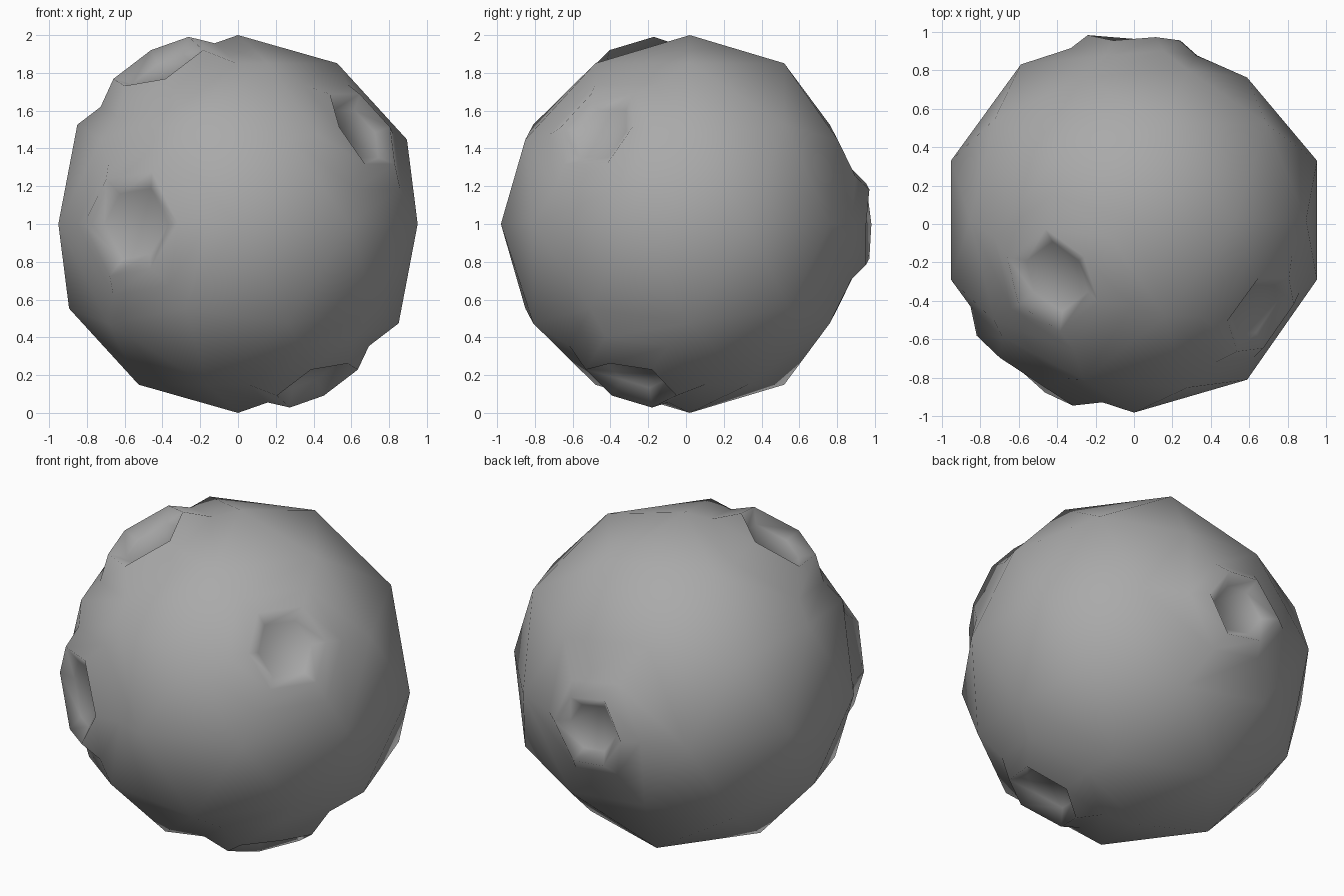
import bpy, bmesh
from math import atan2
from mathutils import Vector

if "Cube" in bpy.data.objects:
    bpy.data.objects.remove(bpy.data.objects["Cube"])

# Faceted base ball, slightly flattened at the back and fuller at the front
bm = bmesh.new()
bmesh.ops.create_icosphere(bm, subdivisions=2, radius=1.0)
for v in bm.verts:
    if 0.8 < v.co.y < 0.95 and v.co.x > -0.5:
        v.co.y -= 0.068
    elif -0.95 < v.co.y < -0.8 and v.co.x > -0.5:
        v.co.y -= 0.02


def ring_around(points, centre, normal, scale, lift):
    return [bm.verts.new(centre + (p - centre) * scale + normal * lift) for p in points]


def crater(direction, size, rim_scale, lift, depth):
    """Replace one ball vertex by a raised six-sided rim with a sunken floor."""
    d = Vector(direction).normalized()
    hub = max(bm.verts, key=lambda v: v.co.normalized().dot(d))
    n = hub.co.normalized()
    side = n.orthogonal().normalized()
    up = n.cross(side)
    around = [e.other_vert(hub) for e in hub.link_edges]
    around.sort(key=lambda v: atan2((v.co - hub.co).dot(up), (v.co - hub.co).dot(side)))
    outer_pts = [hub.co.lerp(v.co, size) for v in around]
    centre = sum(outer_pts, Vector()) / len(outer_pts)
    bm.verts.remove(hub)
    outer = ring_around(outer_pts, centre, n, 1.0, 0)
    rim = ring_around(outer_pts, centre, n, rim_scale, lift)
    floor = ring_around(outer_pts, centre, n, rim_scale * 0.68, lift - depth)
    rings = [around, outer, rim, floor]
    for a, b in zip(rings, rings[1:]):
        for i in range(len(a)):
            j = (i + 1) % len(a)
            bm.faces.new((a[i], a[j], b[j], b[i]))
    bm.faces.new(floor)


# Five craters: front left, front right, top, underside, back
crater((-0.588, -0.809, 0), 0.72, 0.73, 0.100, 0.055)
crater((0.688, -0.5, 0.526), 0.65, 0.67, 0.078, 0.050)
crater((-0.425, -0.309, 0.85), 0.71, 0.66, 0.125, 0.060)
crater((0.425, -0.309, -0.85), 0.63, 0.67, 0.105, 0.075)
crater((0, 1, 0), 0.56, 0.73, 0.075, 0.060)

bmesh.ops.recalc_face_normals(bm, faces=bm.faces)
for f in bm.faces:
    f.smooth = True
mesh = bpy.data.meshes.new("cratered_ball")
bm.to_mesh(mesh)
bm.free()
stone = bpy.data.materials.new("dark_stone")
stone.diffuse_color = (0.4, 0.4, 0.4, 1)
stone.use_nodes = True
stone.node_tree.nodes["Principled BSDF"].inputs["Base Color"].default_value = stone.diffuse_color
mesh.materials.append(stone)
ball = bpy.data.objects.new("cratered_ball", mesh)
ball.location = (0, 0.02, 1)
bpy.context.collection.objects.link(ball)
